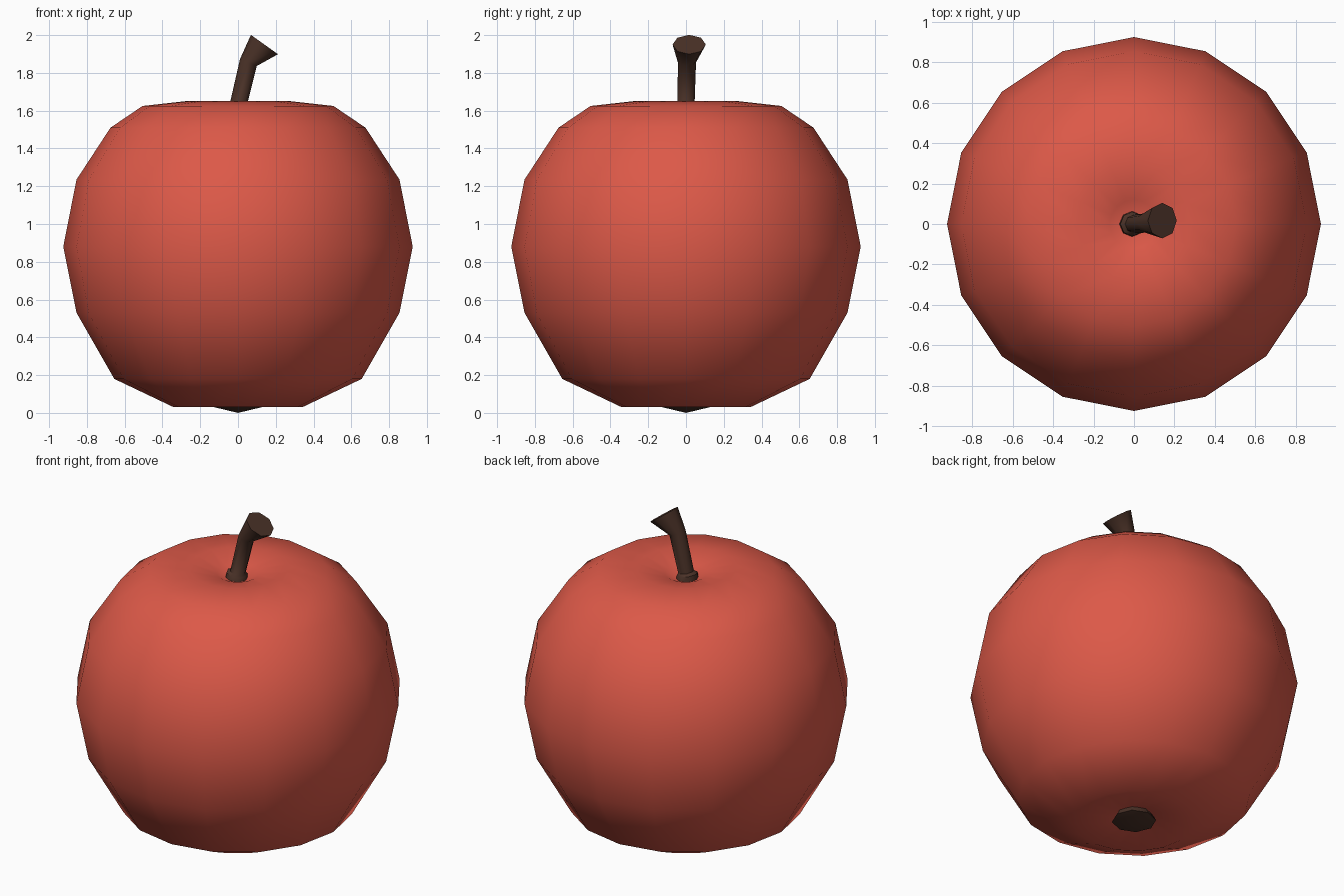
import bpy, bmesh, math
from mathutils import Vector

if "Cube" in bpy.data.objects:
    bpy.data.objects.remove(bpy.data.objects["Cube"])


def material(name, rgb):
    m = bpy.data.materials.new(name)
    m.diffuse_color = (*rgb, 1)
    m.use_nodes = True
    m.node_tree.nodes["Principled BSDF"].inputs["Base Color"].default_value = m.diffuse_color
    return m


red = material("apple red", (0.72, 0.10, 0.065))
brown = material("bark brown", (0.07, 0.032, 0.021))


def loft(name, rings, mat, start=None, end=None):
    """Skin a list of vertex rings, closing each end with a pole or a cap."""
    bm = bmesh.new()
    loops = [[bm.verts.new(p) for p in ring] for ring in rings]
    n = len(loops[0])
    for a, b in zip(loops, loops[1:]):
        for i in range(n):
            j = (i + 1) % n
            bm.faces.new((a[i], a[j], b[j], b[i]))
    for loop, pole in ((loops[0], start), (loops[-1], end)):
        if pole is None:
            bm.faces.new(loop)
        else:
            tip = bm.verts.new(pole)
            for i in range(n):
                bm.faces.new((loop[i], loop[(i + 1) % n], tip))
    bmesh.ops.recalc_face_normals(bm, faces=bm.faces)
    mesh = bpy.data.meshes.new(name)
    bm.to_mesh(mesh)
    bm.free()
    mesh.materials.append(mat)
    ob = bpy.data.objects.new(name, mesh)
    bpy.context.collection.objects.link(ob)
    bpy.context.view_layer.objects.active = ob
    ob.select_set(True)
    bpy.ops.object.shade_smooth_by_angle(angle=math.radians(50))
    ob.select_set(False)
    return ob


def ring(center, radius, tilt=0, sides=8):
    """Circle of points, leaning towards +x by the tilt angle."""
    c = Vector(center)
    pts = []
    for i in range(sides):
        a = math.tau * i / sides
        x, y = radius * math.cos(a), radius * math.sin(a)
        pts.append(c + Vector((x * math.cos(tilt), y, -x * math.sin(tilt))))
    return pts


# Apple body with a hollow at the top and at the bottom
profile = [(0.12, 0.06), (0.34, 0.03), (0.655, 0.18), (0.855, 0.53),
           (0.925, 0.88), (0.855, 1.235), (0.675, 1.51), (0.505, 1.625),
           (0.28, 1.65), (0.12, 1.615)]
loft("apple_body", [ring((0, 0, z), r, 0, 16) for r, z in profile], red,
     (0, 0, 0.09), (0, 0, 1.56))

# Bent stem with a flared foot and a slanted, wider tip
stem = [((-0.01, 0, 1.57), 0.065, 0.1), ((-0.008, 0, 1.615), 0.06, 0.15),
        ((0, 0, 1.625), 0.045, 0.2), ((0.055, 0.005, 1.855), 0.048, 0.4),
        ((0.14, 0.017, 1.95), 0.088, 0.62)]
loft("stem", [ring(c, r, t) for c, r, t in stem], brown)

# Dried blossom end underneath
loft("blossom_end", [ring((0, 0, 0.09), 0.09), ring((0, 0, 0.03), 0.125)],
     brown, None, (0, 0, 0.0))
